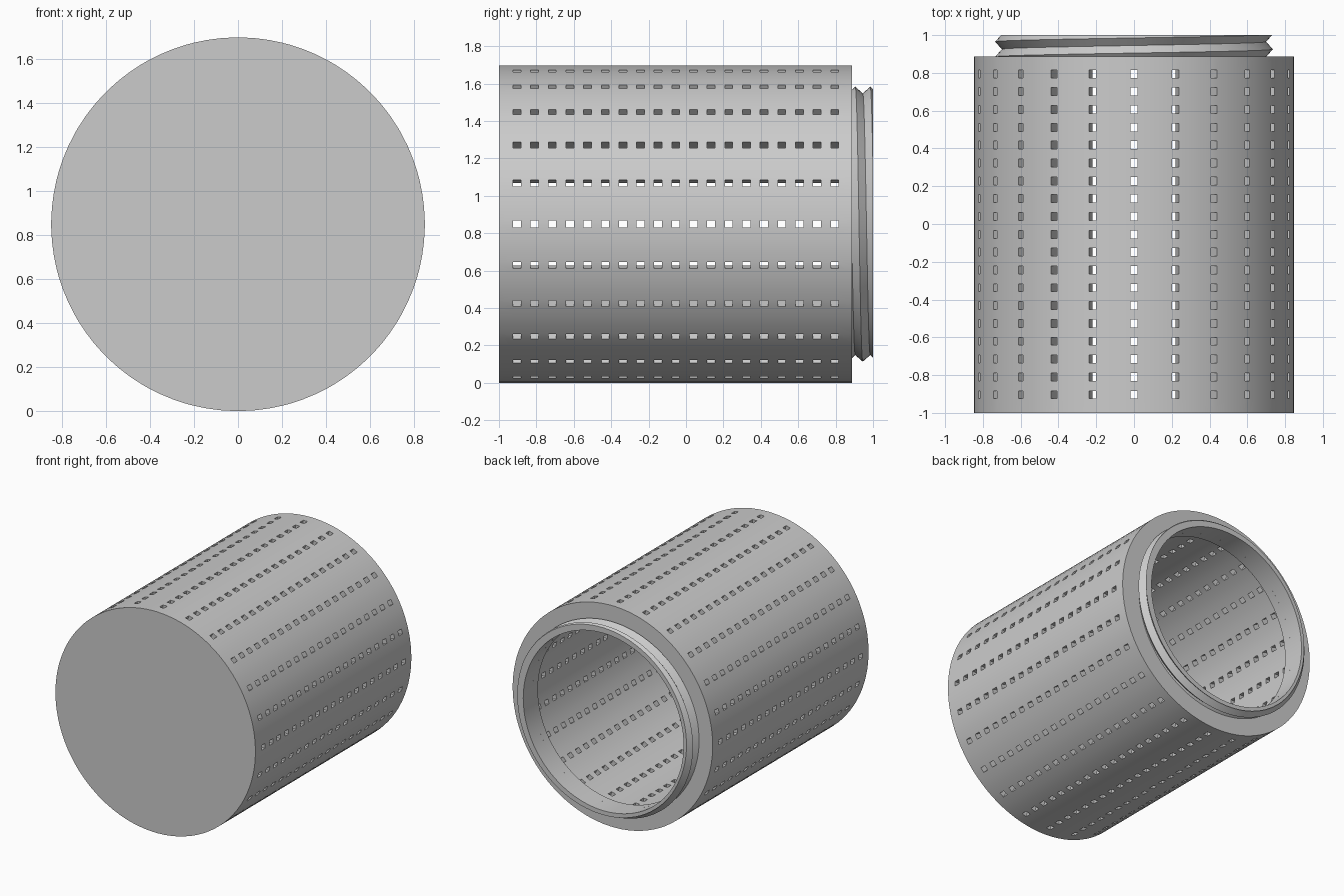
import bpy, bmesh, math

if "Cube" in bpy.data.objects:
    bpy.data.objects.remove(bpy.data.objects["Cube"])

R, WALL = 0.848, 0.065          # outer radius and wall thickness
BORE, ROOT, CREST = 0.68, 0.70, 0.735
FRONT, SHOULDER, BACK = -1.0, 0.888, 1.0
ROWS, COLS = 24, 19             # hole rows around, holes along
HOLE_W, HOLE_L = 0.037, 0.042
PITCH, PEAK = 0.08, 0.985       # thread pitch and crest position at the top

grey = bpy.data.materials.new("light_grey")
grey.use_nodes = True
grey.diffuse_color = (0.6, 0.6, 0.6, 1)
grey.node_tree.nodes["Principled BSDF"].inputs["Base Color"].default_value = (0.6, 0.6, 0.6, 1)


def point(bm, r, a, y):
    return bm.verts.new((r * math.sin(a), y, R + r * math.cos(a)))


def ring(bm, r, y, angles):
    return [point(bm, r, a, y) for a in angles]


def bridge(bm, a, b, skip=lambda i: False):
    n = len(a)
    for i in range(n):
        if not skip(i):
            bm.faces.new((a[i], a[(i + 1) % n], b[(i + 1) % n], b[i]))


def finish(bm, name):
    bmesh.ops.remove_doubles(bm, verts=bm.verts, dist=1e-5)
    bmesh.ops.recalc_face_normals(bm, faces=bm.faces)
    mesh = bpy.data.meshes.new(name)
    bm.to_mesh(mesh)
    bm.free()
    mesh.materials.append(grey)
    obj = bpy.data.objects.new(name, mesh)
    bpy.context.collection.objects.link(obj)
    bpy.ops.object.select_all(action='DESELECT')
    obj.select_set(True)
    bpy.context.view_layer.objects.active = obj
    bpy.ops.object.shade_smooth_by_angle(angle=math.radians(25))


def hole_angles(r):
    # four steps per row: one across the hole, three to the next hole
    step, half = math.tau / ROWS, math.asin(HOLE_W / 2 / r)
    gap = (step - 2 * half) / 3
    return [k * step + o for k in range(ROWS)
            for o in (-half, half, half + gap, half + 2 * gap)]


# Perforated drum: outer and inner skins with matching hole cells
bm = bmesh.new()
first, last = -0.904, 0.795
centres = [first + (last - first) * i / (COLS - 1) for i in range(COLS)]
edges = [c + s * HOLE_L / 2 for c in centres for s in (-1, 1)]
skins = []
for r, ends in ((R, (FRONT, SHOULDER)), (R - WALL, (FRONT + WALL, SHOULDER - WALL))):
    angles = hole_angles(r)
    rings = [ring(bm, r, y, angles) for y in (ends[0], *edges, ends[1])]
    for j in range(len(rings) - 1):
        bridge(bm, rings[j], rings[j + 1], lambda i: j % 2 == 1 and i % 4 == 0)
    bm.faces.new(rings[0])      # closed front end
    bridge(bm, rings[-1], ring(bm, BORE, ends[1], angles))
    skins.append(rings)

# Side walls of every hole
outer, inner = skins
for j in range(1, 2 * COLS, 2):
    for i in range(0, 4 * ROWS, 4):
        loop = [(j, i), (j, i + 1), (j + 1, i + 1), (j + 1, i)]
        for k in range(4):
            (a, b), (c, d) = loop[k], loop[(k + 1) % 4]
            bm.faces.new((outer[a][b], outer[c][d], inner[c][d], inner[a][b]))
finish(bm, "perforated_drum")

# Threaded neck: crest and root lines follow a helix, trimmed at both ends
bm = bmesh.new()
SEG = 96


def thread_radius(y, a):
    phase = (y - PEAK - PITCH * a / math.tau) / PITCH
    return CREST - (CREST - ROOT) * 2 * abs(phase - round(phase))


columns = []
for s in range(SEG + 1):
    a = math.tau * s / SEG
    ys = [PEAK + PITCH * (a / math.tau + k / 2) for k in range(-6, 3)]
    ys = [min(max(y, SHOULDER), BACK) for y in ys]
    columns.append([(thread_radius(y, a), a, y) for y in ys])
for left, right in zip(columns, columns[1:]):
    for k in range(len(left) - 1):
        corners = [left[k], right[k], right[k + 1], left[k + 1]]
        if max(c[2] for c in corners) - min(c[2] for c in corners) > 1e-5:
            bm.faces.new([point(bm, *c) for c in corners])
angles = [math.tau * s / SEG for s in range(SEG)]
rim = [point(bm, *columns[s][-1]) for s in range(SEG)]
mouth = ring(bm, BORE, BACK, angles)
bridge(bm, rim, mouth)
bridge(bm, mouth, ring(bm, BORE, SHOULDER - WALL, angles))
bmesh.ops.remove_doubles(bm, verts=bm.verts, dist=1e-5)
bmesh.ops.dissolve_degenerate(bm, edges=bm.edges, dist=1e-5)
finish(bm, "threaded_neck")
